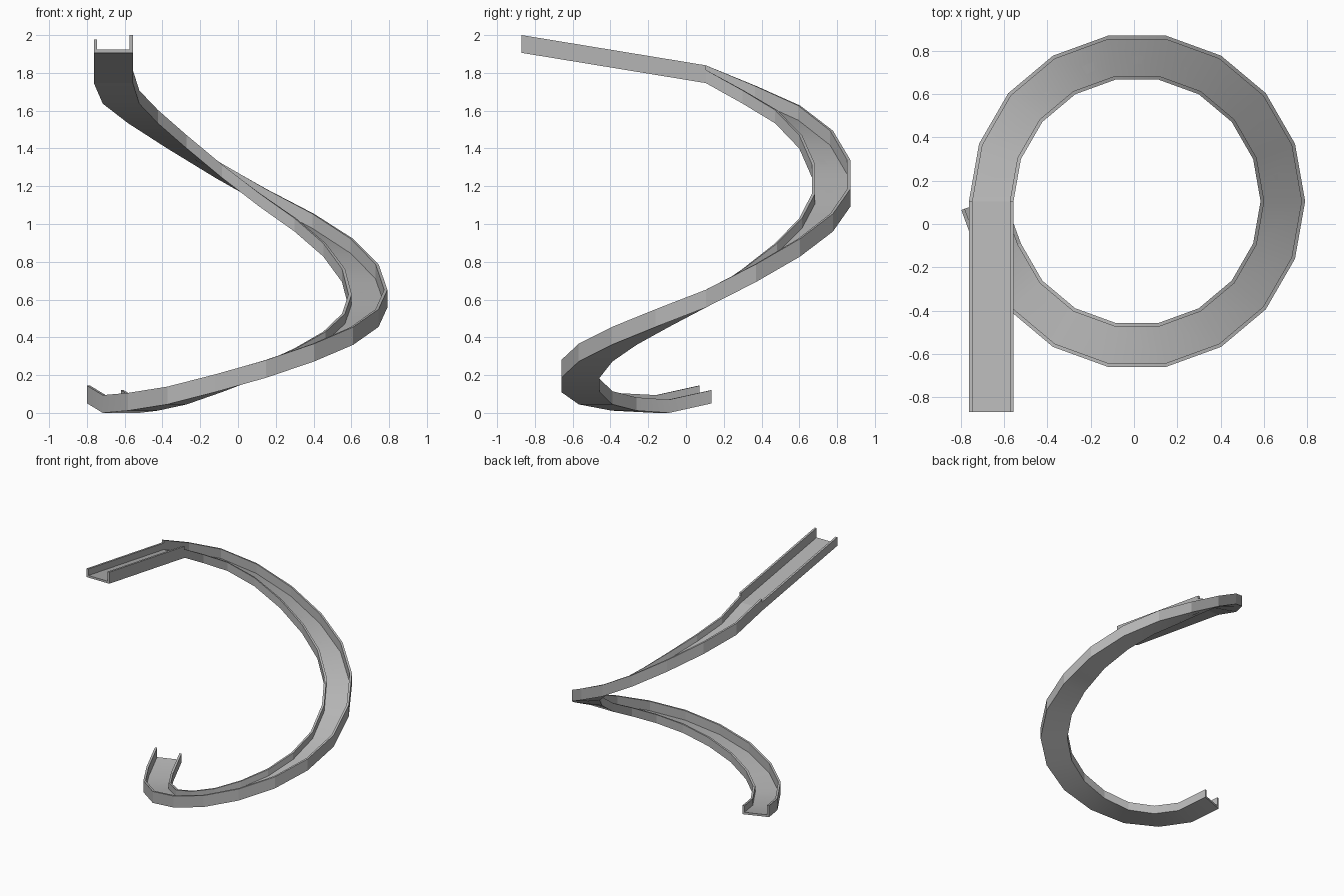
import bpy, bmesh
from math import cos, sin, radians
from mathutils import Vector

if "Cube" in bpy.data.objects:
    bpy.data.objects.remove(bpy.data.objects["Cube"])

CENTRE = Vector((0.014, 0.105, 0))
R_IN, WIDTH = 0.571, 0.206
THICK = 0.017
LOW, HIGH = 0.07, 0.094

grey = bpy.data.materials.new("dark_grey")
grey.diffuse_color = (0.46, 0.46, 0.46, 1)
grey.use_nodes = True
grey.node_tree.nodes["Principled BSDF"].inputs["Base Color"].default_value = grey.diffuse_color


def channel_profile(inner_h, outer_h):
    """U-shaped section: (distance from inner side, height)."""
    t, w = THICK, WIDTH
    return [(0, 0), (w, 0), (w, outer_h), (w - t, outer_h),
            (w - t, t), (t, t), (t, inner_h), (0, inner_h)]


def section(angle, z, profile, shift=Vector((0, 0, 0))):
    """Place the profile radially at an angle around the spiral centre."""
    a = radians(angle)
    out = Vector((cos(a), sin(a), 0))
    return [CENTRE + shift + out * (R_IN + d) + Vector((0, 0, z + h))
            for d, h in profile]


def loft(name, sections):
    bm = bmesh.new()
    rings = [[bm.verts.new(p) for p in s] for s in sections]
    n = len(rings[0])
    for a, b in zip(rings, rings[1:]):
        for i in range(n):
            j = (i + 1) % n
            bm.faces.new((a[i], a[j], b[j], b[i]))
    # end caps, split into floor and two walls
    for r in (rings[0], rings[-1]):
        for ids in ((0, 1, 4, 5), (1, 2, 3, 4), (0, 5, 6, 7)):
            bm.faces.new([r[i] for i in ids])
    bmesh.ops.recalc_face_normals(bm, faces=bm.faces)
    mesh = bpy.data.meshes.new(name)
    bm.to_mesh(mesh)
    bm.free()
    mesh.materials.append(grey)
    obj = bpy.data.objects.new(name, mesh)
    bpy.context.collection.objects.link(obj)
    bpy.ops.object.select_all(action='DESELECT')
    obj.select_set(True)
    bpy.context.view_layer.objects.active = obj
    bpy.ops.object.shade_smooth_by_angle(angle=radians(15))
    return obj


# straight entry ramp, taller wall on the inner side
entry = channel_profile(HIGH, LOW)
loft("entry_ramp", [
    section(180, 1.906, entry, Vector((0, -0.975, 0))),
    section(180, 1.746, entry)])

# spiral chute: floor heights every 20 degrees, steep then levelling out
heights = [1.746, 1.637, 1.533, 1.40, 1.245, 1.092, 0.96, 0.828, 0.693, 0.558,
           0.455, 0.36, 0.272, 0.186, 0.11, 0.045, 0.012, 0.0]
spiral = channel_profile(LOW, HIGH)
rings = [section(180 - 20 * i, z, spiral) for i, z in enumerate(heights)]
# upturned exit lip, continuing straight along the last tangent
a = radians(-160)
rings.append(section(-160, 0.05, spiral, Vector((sin(a), -cos(a), 0)) * 0.24))
loft("spiral_chute", rings)
